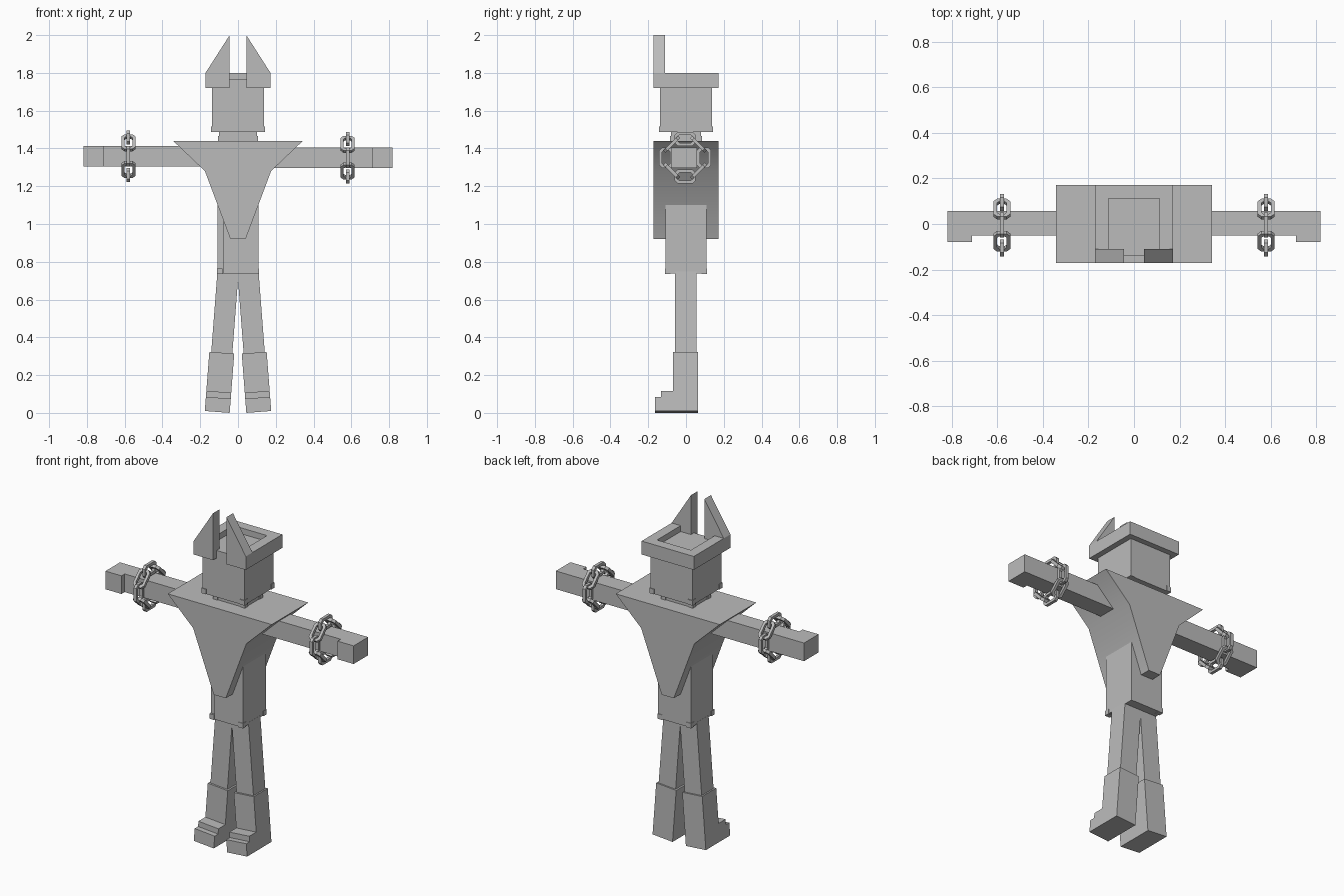
import bpy
import math
from mathutils import Matrix, Vector

if "Cube" in bpy.data.objects:
    bpy.data.objects.remove(bpy.data.objects["Cube"])

mat = bpy.data.materials.new("plain_grey")
mat.diffuse_color = (0.5, 0.5, 0.5, 1)
mat.use_nodes = True
mat.node_tree.nodes["Principled BSDF"].inputs["Base Color"].default_value = mat.diffuse_color


def make(name, verts, faces, matrix=None):
    me = bpy.data.meshes.new(name)
    me.from_pydata(verts, [], faces)
    if matrix is not None:
        me.transform(matrix)
    me.materials.append(mat)
    ob = bpy.data.objects.new(name, me)
    bpy.context.collection.objects.link(ob)
    return ob


def prism(name, profile, y0, y1, matrix=None):
    """Extrude a counter-clockwise xz profile from y0 (front) to y1 (back)."""
    n = len(profile)
    verts = [(x, y0, z) for x, z in profile] + [(x, y1, z) for x, z in profile]
    faces = [tuple(range(n)), tuple(reversed(range(n, 2 * n)))]
    faces += [(i, i + n, (i + 1) % n + n, (i + 1) % n) for i in range(n)]
    return make(name, verts, faces, matrix)


def box(name, x, y, z, matrix=None):
    x = sorted(x)
    return prism(name, [(x[0], z[0]), (x[1], z[0]), (x[1], z[1]), (x[0], z[1])],
                 y[0], y[1], matrix)


def corner_studs(name, hx, hy, z0, size=0.03):
    """Small cubes on the four corners of a block."""
    for sx in (-1, 1):
        for sy in (-1, 1):
            box(name, (sx * hx, sx * (hx - size)),
                sorted((sy * hy, sy * (hy - size))), (z0, z0 + size))


def chain_link(name, matrix):
    """Chamfered rectangular link: long axis u, wide axis v, bar section square."""
    def ring(l, w, c):
        return [(l, w - c), (l - c, w), (c - l, w), (-l, w - c),
                (-l, c - w), (c - l, -w), (l - c, -w), (l, c - w)]
    outer, inner, t = ring(0.055, 0.037, 0.016), ring(0.039, 0.021, 0.009), 0.009
    verts = [(u, v, h) for loop, h in ((outer, t), (inner, t), (inner, -t), (outer, -t))
             for u, v in loop]
    faces = [(r * 8 + i, r * 8 + (i + 1) % 8,
              (r + 1) % 4 * 8 + (i + 1) % 8, (r + 1) % 4 * 8 + i)
             for r in range(4) for i in range(8)]
    make(name, verts, faces, matrix)


# Head, neck and their corner studs
box("head", (-0.138, 0.138), (-0.138, 0.138), (1.487, 1.765))
corner_studs("head_stud", 0.142, 0.142, 1.487)
box("neck", (-0.1, 0.1), (-0.08, 0.08), (1.42, 1.49))
corner_studs("neck_stud", 0.105, 0.085, 1.436)

# Helmet rim, open at the front between the horns
box("rim_back", (-0.172, 0.172), (0.113, 0.172), (1.72, 1.8))
for s, side in ((-1, "left"), (1, "right")):
    box("rim_" + side, (s * 0.112, s * 0.172), (-0.11, 0.113), (1.72, 1.8))
    horn = [(s * 0.044, 1.72), (s * 0.172, 1.72), (s * 0.172, 1.8), (s * 0.044, 2.0)]
    prism("horn_" + side, horn if s > 0 else horn[::-1], -0.172, -0.11)

# Poncho: one solid slab with a tapering outline
poncho = prism("poncho", [(-0.04, 0.92), (0.04, 0.92), (0.175, 1.28), (0.343, 1.44),
                          (-0.343, 1.44), (-0.175, 1.28)], -0.172, 0.172)
bpy.context.view_layer.objects.active = poncho
poncho.select_set(True)
bpy.ops.object.shade_smooth_by_angle(angle=math.radians(30))

# Torso with a raised front panel
box("torso", (-0.108, 0.108), (-0.1, 0.108), (0.738, 1.38))
box("torso_panel", (-0.078, 0.108), (-0.108, -0.1), (0.738, 1.3))
corner_studs("torso_stud", 0.111, 0.111, 0.735)

for s, side in ((-1, "left"), (1, "right")):
    # Arm and hand
    zc = 1.355 - s * 0.004
    box("arm_" + side, (s * 0.1, s * 0.712), (-0.05, 0.057), (zc - 0.054, zc + 0.054))
    box("hand_" + side, (s * 0.712, s * 0.818), (-0.08, 0.057), (zc - 0.054, zc + 0.054))

    # Chain bracelet: eight links, alternately flat and turned
    for i in range(8):
        a = i * math.pi / 4
        radial = Vector((0, math.cos(a), math.sin(a)))
        along = Vector((0, -math.sin(a), math.cos(a)))
        across = Vector((1, 0, 0))
        wide = radial if i % 2 == 0 else across
        m = Matrix((along, wide, along.cross(wide))).transposed().to_4x4()
        m.translation = Vector((s * 0.58, -0.005, zc)) + radial * 0.1
        chain_link("chain_link_" + side, m)

    # Leg and stepped boot, splayed outward from the hip
    m = Matrix.Translation((s * 0.053, 0, 0.745)) @ Matrix.Rotation(
        -s * math.radians(4.4), 4, 'Y')
    box("leg_" + side, (-0.056, 0.056), (-0.057, 0.055), (-0.6, 0), m)
    box("boot_" + side, (-0.066, 0.066), (-0.068, 0.064), (-0.742, -0.428), m)
    box("boot_instep_" + side, (-0.066, 0.066), (-0.133, -0.068), (-0.742, -0.635), m)
    box("boot_toe_" + side, (-0.066, 0.066), (-0.165, -0.133), (-0.742, -0.667), m)
